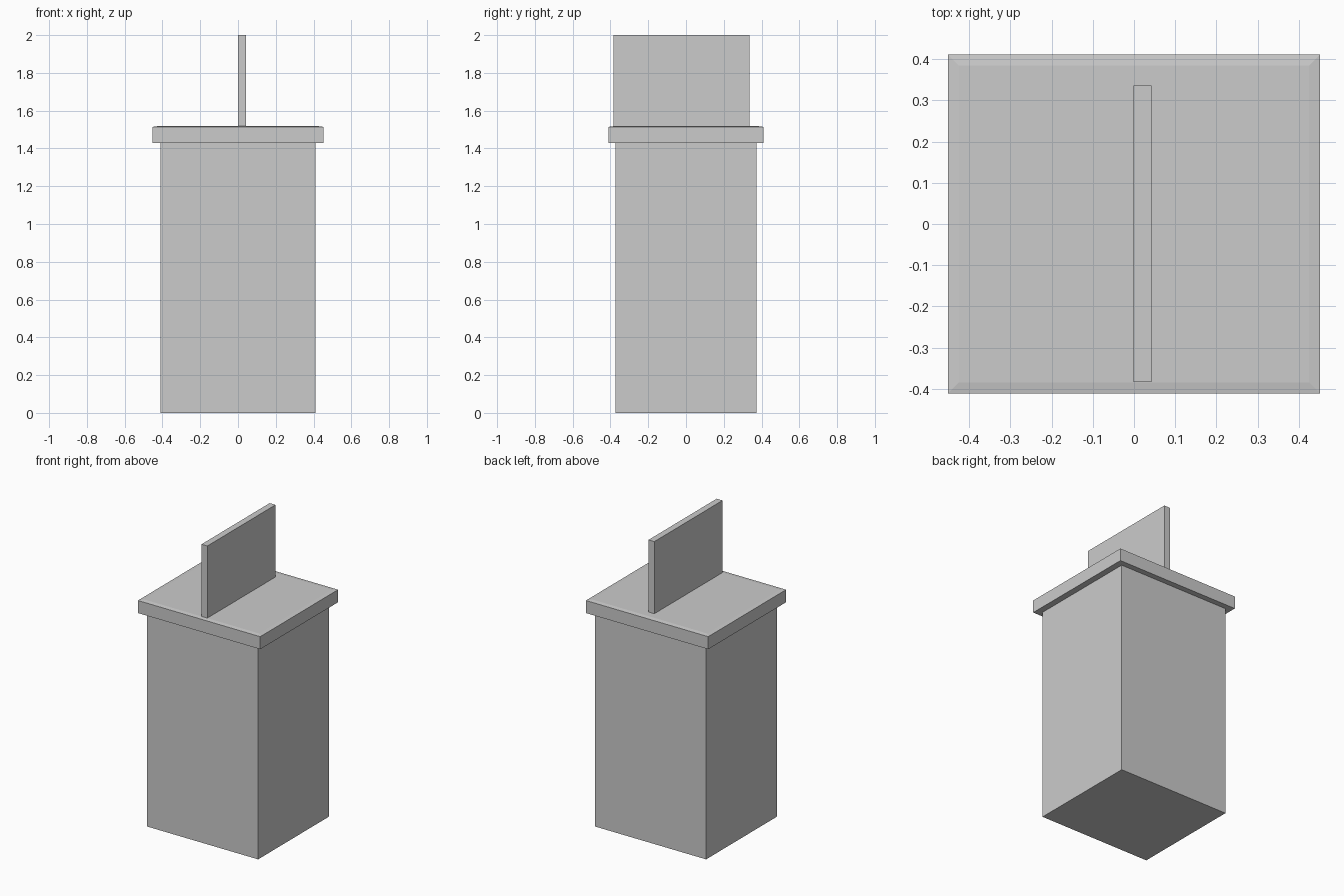
import bpy
import bmesh

if "Cube" in bpy.data.objects:
    bpy.data.objects.remove(bpy.data.objects["Cube"])


def box(name, lo, hi):
    """Axis-aligned box between two corners."""
    bm = bmesh.new()
    bmesh.ops.create_cube(bm, size=1)
    for v in bm.verts:
        v.co = [lo[i] if v.co[i] < 0 else hi[i] for i in range(3)]
    mesh = bpy.data.meshes.new(name)
    bm.to_mesh(mesh)
    bm.free()
    obj = bpy.data.objects.new(name, mesh)
    bpy.context.collection.objects.link(obj)
    return obj


# Main pedestal
box("body", (-0.41, -0.373, 0), (0.41, 0.373, 1.43))

# Overhanging cap, its top border sloping very slightly outwards
cap = box("cap", (-0.452, -0.411, 1.43), (0.452, 0.411, 1.514))
bm = bmesh.new()
bm.from_mesh(cap.data)
bm.faces.ensure_lookup_table()
top = max(bm.faces, key=lambda f: f.calc_center_median().z)
bmesh.ops.inset_region(bm, faces=[top], thickness=0.038)
for v in top.verts:
    v.co.z = 1.518
bm.to_mesh(cap.data)
bm.free()

# Thin upright panel, slightly off centre
box("upright_panel", (-0.001, -0.384, 1.516), (0.042, 0.336, 2.0))
